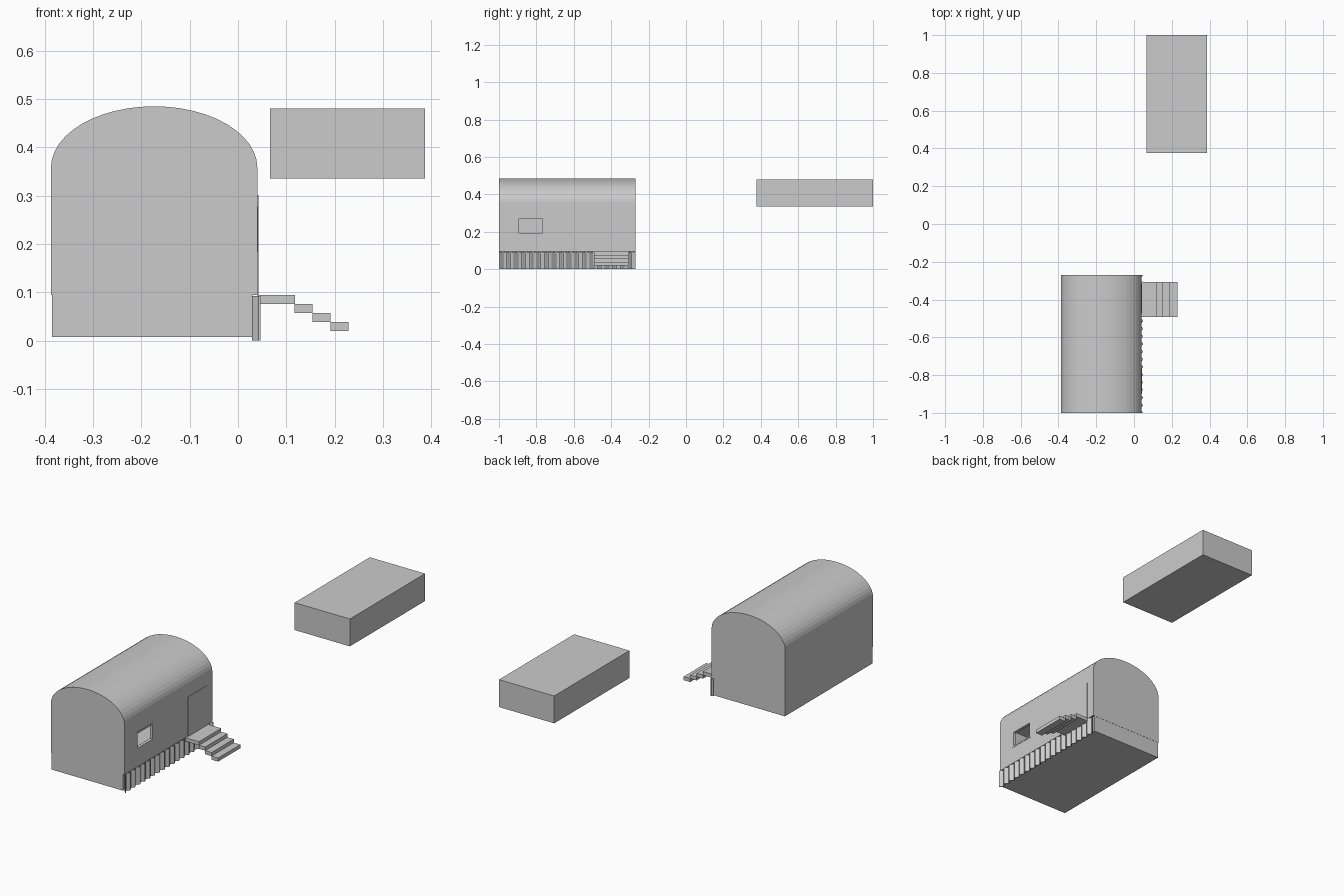
import bpy, bmesh, math

if "Cube" in bpy.data.objects:
    bpy.data.objects.remove(bpy.data.objects["Cube"])

Y0, Y1 = -1.0, -0.27          # hut ends
X0, X1 = -0.387, 0.040        # hut sides


def box(name, x0, x1, y0, y1, z0, z1):
    bm = bmesh.new()
    bmesh.ops.create_cube(bm, size=1)
    for v in bm.verts:
        v.co = (x1 if v.co.x > 0 else x0, y1 if v.co.y > 0 else y0, z1 if v.co.z > 0 else z0)
    return finish(name, bm)


def finish(name, bm):
    bmesh.ops.recalc_face_normals(bm, faces=bm.faces)
    me = bpy.data.meshes.new(name)
    bm.to_mesh(me)
    bm.free()
    ob = bpy.data.objects.new(name, me)
    bpy.context.collection.objects.link(ob)
    return ob


def extrude(name, points, offset):
    """Closed outline pushed along a vector."""
    bm = bmesh.new()
    face = bm.faces.new([bm.verts.new(p) for p in points])
    moved = bmesh.ops.extrude_face_region(bm, geom=[face], use_keep_orig=True)["geom"]
    bmesh.ops.translate(bm, vec=offset, verts=[g for g in moved if isinstance(g, bmesh.types.BMVert)])
    return finish(name, bm)


def cut(ob, cutter):
    cutter.hide_render = True
    mod = ob.modifiers.new("cut", 'BOOLEAN')
    mod.operation, mod.solver, mod.object = 'DIFFERENCE', 'EXACT', cutter
    bpy.context.view_layer.objects.active = ob
    bpy.ops.object.modifier_apply(modifier=mod.name)
    bpy.data.objects.remove(cutter)


# Base and hollow room with a window opening
box("base", X0 + 0.002, 0.030, Y0 + 0.001, Y1 - 0.001, 0.008, 0.096)
walls = box("walls", X0, X1, Y0, Y1, 0.095, 0.358)
cut(walls, box("room_cutter", X0 + 0.015, X1 - 0.015, Y0 + 0.015, Y1 - 0.015, 0.107, 0.345))
cut(walls, box("window_cutter", 0.0, 0.1, -0.892, -0.768, 0.193, 0.270))

# Arched roof
cx, rx, n = (X0 + X1) / 2, (X1 - X0) / 2, 24
arch = [(cx + rx * math.cos(math.pi * i / n), Y0, 0.358 + 0.127 * math.sin(math.pi * i / n))
        for i in range(n + 1)]
extrude("roof", arch, (0, Y1 - Y0, 0))

# Window frame
frame = box("window_frame", 0.030, 0.0415, -0.900, -0.760, 0.185, 0.278)
cut(frame, box("frame_cutter", 0.0, 0.1, -0.892, -0.768, 0.193, 0.270))

# Door
box("door", 0.032, 0.0425, -0.475, -0.315, 0.095, 0.302)

# Corrugated skirt along the entrance side
waves, per = 18, 8
count = waves * per
wave = [(0.0385 + 0.0065 * math.cos(2 * math.pi * i / per), Y0 + (Y1 - Y0) * i / count)
        for i in range(count + 1)]
outline = [(x + 0.002, y, 0.0) for x, y in wave] + [(x - 0.003, y, 0.0) for x, y in reversed(wave)]
extrude("corrugated_skirt", outline, (0, 0, 0.093))

# Landing and steps
treads = [(0.040, 0.118), (0.117, 0.154), (0.154, 0.191), (0.191, 0.229)]
for i, (a, b) in enumerate(treads):
    top = 0.095 - 0.0187 * i
    box("landing" if i == 0 else f"step_{i}", a, b, -0.492, -0.308, top - 0.019, top)

# Separate raised block
box("raised_block", 0.066, 0.387, 0.376, 1.0, 0.336, 0.480)
